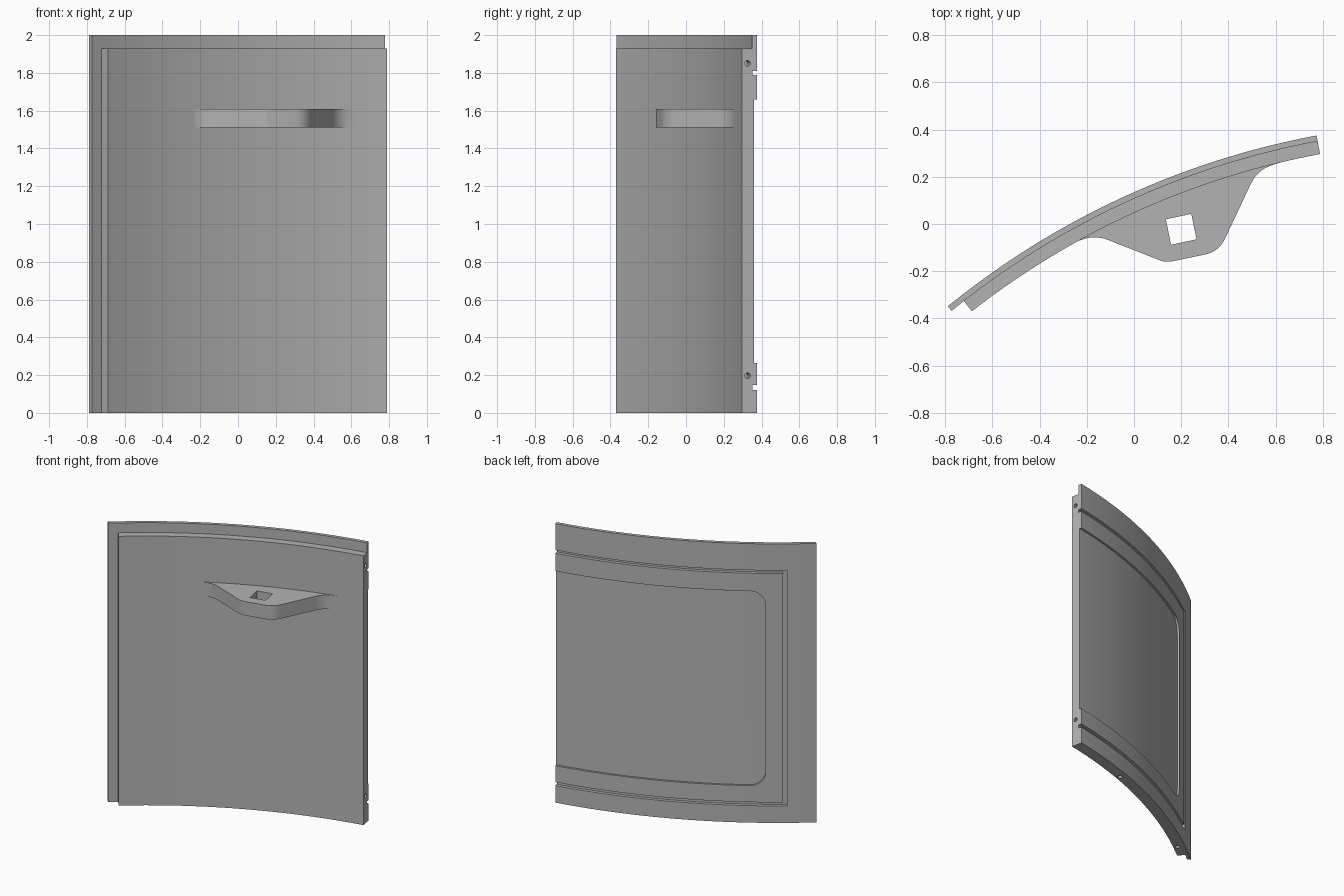
import bpy
import bmesh
from math import cos, sin, radians, pi
from mathutils import Vector, Matrix

if "Cube" in bpy.data.objects:
    bpy.data.objects.remove(bpy.data.objects["Cube"], do_unlink=True)

# Curved panel: arc centre, radii and end angles in degrees
CENTRE = Vector((1.418, -3.065))
R_BACK, R_STEP, R_FRONT = 3.5, 3.475, 3.42
R_HOLE = 3.449
A_HINGE, A_BODY, A_LIP = 100.6, 128.0, 129.1

grey = bpy.data.materials.new("panel_grey")
grey.use_nodes = True
grey.diffuse_color = (0.45, 0.45, 0.45, 1)
grey.node_tree.nodes["Principled BSDF"].inputs["Base Color"].default_value = (0.45, 0.45, 0.45, 1)


def polar(r, a):
    return CENTRE + r * Vector((cos(radians(a)), sin(radians(a))))


def arc(r, a0, a1, n):
    return [polar(r, a0 + (a1 - a0) * i / n) for i in range(n + 1)]


def finish(bm, name):
    bmesh.ops.recalc_face_normals(bm, faces=bm.faces)
    mesh = bpy.data.meshes.new(name)
    bm.to_mesh(mesh)
    bm.free()
    mesh.materials.append(grey)
    ob = bpy.data.objects.new(name, mesh)
    bpy.context.collection.objects.link(ob)
    return ob


def prism(outline, z0, z1):
    bm = bmesh.new()
    low = [bm.verts.new((p.x, p.y, z0)) for p in outline]
    face = bm.faces.new(low)
    top = bmesh.ops.extrude_face_region(bm, geom=[face])["geom"]
    verts = [g for g in top if isinstance(g, bmesh.types.BMVert)]
    bmesh.ops.translate(bm, verts=verts, vec=(0, 0, z1 - z0))
    return bm


def arc_block(r0, r1, a0, a1, z0, z1, n=28):
    return prism(arc(r0, a0, a1, n) + arc(r1, a1, a0, n), z0, z1)


def peg(point, z, axis, radius=0.015, depth=0.16):
    bm = bmesh.new()
    turn = Vector((0, 0, 1)).rotation_difference(axis).to_matrix().to_4x4()
    bmesh.ops.create_cone(bm, cap_ends=True, segments=20, radius1=radius, radius2=radius,
                          depth=depth, matrix=Matrix.Translation((point.x, point.y, z)) @ turn)
    return bm


def cut(ob, bm):
    cutter = finish(bm, "cutter")
    cutter.hide_render = True
    mod = ob.modifiers.new("cut", "BOOLEAN")
    mod.operation = "DIFFERENCE"
    mod.solver = "EXACT"
    mod.object = cutter
    bpy.context.view_layer.objects.active = ob
    bpy.ops.object.modifier_apply(modifier=mod.name)
    bpy.data.objects.remove(cutter, do_unlink=True)


def smooth(ob):
    bpy.ops.object.select_all(action="DESELECT")
    ob.select_set(True)
    bpy.context.view_layer.objects.active = ob
    bpy.ops.object.shade_smooth_by_angle(angle=radians(25))


def rounded(points, cuts, n=7):
    """Polyline whose inner corners are replaced by smooth curves."""
    out = [points[0]]
    for a, b, c, d in zip(points, points[1:], points[2:], cuts):
        p, q = b + (a - b).normalized() * d, b + (c - b).normalized() * d
        for i in range(n + 1):
            t = i / n
            out.append(p * (1 - t) ** 2 + b * 2 * t * (1 - t) + q * t * t)
    return out + [points[-1]]


# Thin back skin that overhangs at the top and at the latch side
skin = finish(arc_block(R_STEP, R_BACK, A_HINGE, A_LIP, 0, 2), "back_skin")

# Seal grooves: two along the arc and one upright, cut through to the body
for z0, z1 in ((0.122, 0.147), (1.788, 1.81)):
    cut(skin, arc_block(R_STEP - 0.02, R_BACK + 0.02, A_HINGE - 1, 126.0, z0, z1))
cut(skin, arc_block(R_STEP - 0.02, R_BACK + 0.02, 125.55, 126.0, 0.13, 1.8, 1))

# Shallow back recess, open on the hinge side, rounded on the other
recess = arc_block(R_BACK - 0.014, R_BACK + 0.02, A_HINGE - 1, 123.7, 0.265, 1.66, 10)
end = Vector((*polar(R_BACK, 123.7), 0))
corners = [e for e in recess.edges
           if abs(e.verts[0].co.z - e.verts[1].co.z) < 1e-4
           and all((v.co.xy - end.xy).length < 0.05 for v in e.verts)]
bmesh.ops.bevel(recess, geom=corners, offset=0.1, segments=8, profile=0.5, affect="EDGES")
cut(skin, recess)
smooth(skin)

# Thick front body with pin holes in the hinge end and the underside
body = finish(arc_block(R_FRONT, R_STEP + 0.001, A_HINGE, A_BODY, 0, 1.93), "door_body")
tangent = Vector((sin(radians(A_HINGE)), -cos(radians(A_HINGE)), 0))
for z in (0.197, 1.85):
    cut(body, peg(polar(R_HOLE, A_HINGE), z, tangent))
for a in (109.2, 126.1):
    cut(body, peg(polar(R_HOLE, a), 0, Vector((0, 0, 1))))
smooth(body)

# Handle shelf blended into the front, with a square through-hole
edge = [Vector(p) for p in ((-0.23, -0.07), (-0.165, -0.046), (0.135, -0.164),
                            (0.36, -0.117), (0.525, 0.233), (0.62, 0.26))]
outline = rounded(edge, (0.06, 0.03, 0.06, 0.07)) + arc(3.45, 103.5, 118.8, 10)
handle = finish(prism(outline, 1.51, 1.61), "handle_shelf")
square = [Vector(p) for p in ((0.135, 0.02), (0.243, 0.043), (0.265, -0.065), (0.157, -0.088))]
cut(handle, prism(square, 1.4, 1.7))
smooth(handle)
